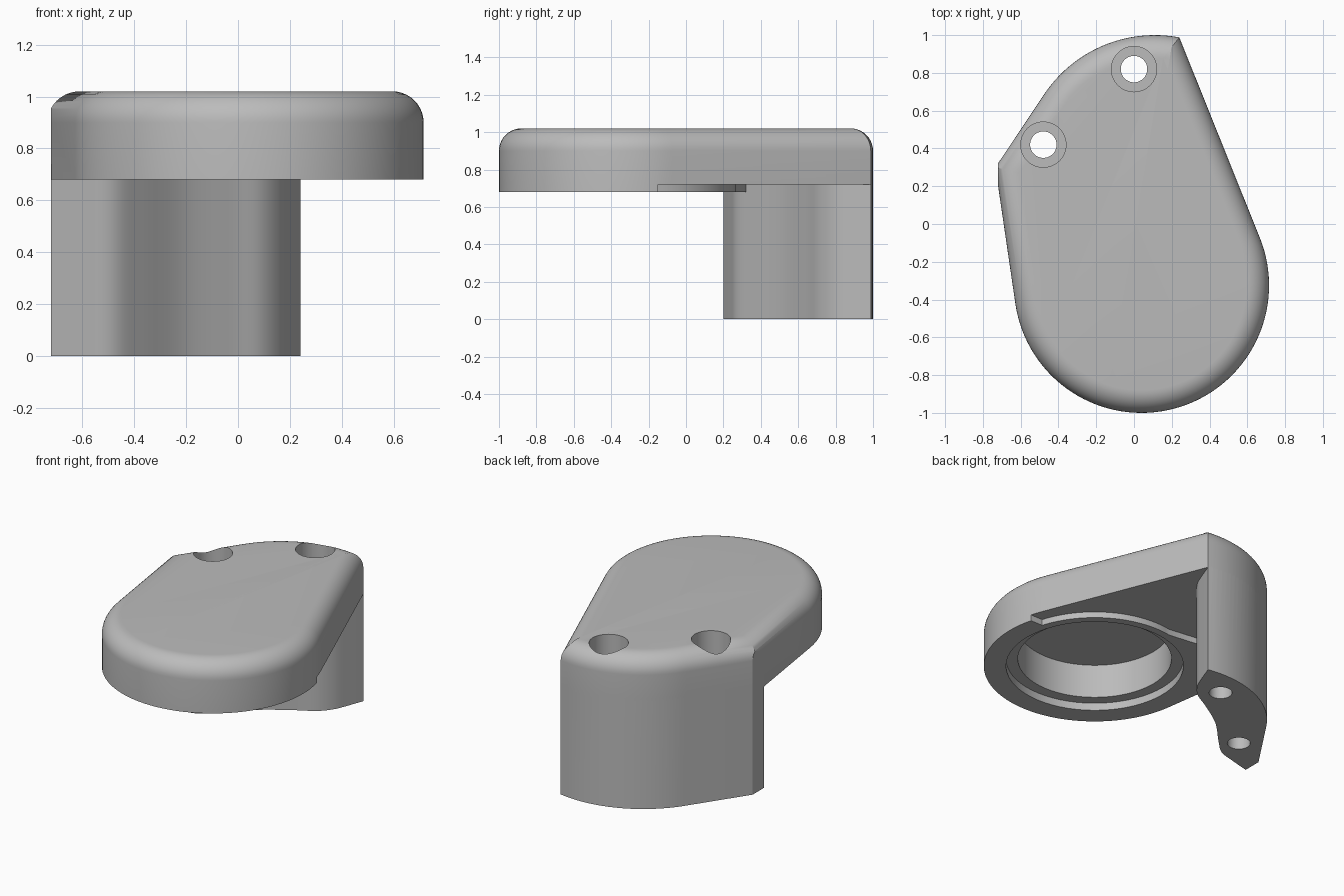
import bpy, bmesh
from math import cos, sin, pi, atan2, acos, hypot
from mathutils import Vector

if "Cube" in bpy.data.objects:
    bpy.data.objects.remove(bpy.data.objects["Cube"])

grey = bpy.data.materials.new("plain_grey")
grey.use_nodes = True
colour = (0.5, 0.5, 0.5, 1)
grey.diffuse_color = colour
grey.node_tree.nodes["Principled BSDF"].inputs["Base Color"].default_value = colour


def arc(c, r, a0, a1, n):
    return [(c[0] + r * cos(a0 + (a1 - a0) * i / n),
             c[1] + r * sin(a0 + (a1 - a0) * i / n)) for i in range(n + 1)]


def spline(pts, n=6):
    """Smooth curve through the points."""
    p = [Vector(q) for q in [pts[0]] + pts + [pts[-1]]]
    out = []
    for a, b, c, d in zip(p, p[1:], p[2:], p[3:]):
        for i in range(n):
            t = i / n
            out.append(tuple(0.5 * (2 * b + (c - a) * t + (2 * a - 5 * b + 4 * c - d) * t**2
                                    + (3 * b - a - 3 * c + d) * t**3)))
    return out + [pts[-1]]


def prism(name, outline, z0, z1, fillet=0):
    """Extruded outline with an optional rounded top edge."""
    bm = bmesh.new()
    base = bm.faces.new([bm.verts.new((x, y, z0)) for x, y in outline])
    top = bmesh.ops.extrude_face_region(bm, geom=[base], use_keep_orig=True)["geom"]
    bmesh.ops.translate(bm, vec=(0, 0, z1 - z0),
                        verts=[v for v in top if isinstance(v, bmesh.types.BMVert)])
    if fillet:
        rim = [e for e in bm.edges if all(v.co.z > z1 - 0.001 for v in e.verts)]
        bmesh.ops.bevel(bm, geom=rim, offset=fillet, segments=10, profile=0.5,
                        affect='EDGES', clamp_overlap=False)
    bmesh.ops.recalc_face_normals(bm, faces=bm.faces)
    mesh = bpy.data.meshes.new(name)
    bm.to_mesh(mesh)
    bm.free()
    mesh.materials.append(grey)
    ob = bpy.data.objects.new(name, mesh)
    bpy.context.collection.objects.link(ob)
    return ob


def combine(target, other, operation):
    mod = target.modifiers.new("combine", 'BOOLEAN')
    mod.operation, mod.object, mod.solver = operation, other, 'EXACT'
    bpy.context.view_layer.objects.active = target
    bpy.ops.object.modifier_apply(modifier=mod.name)
    bpy.data.objects.remove(other)


def drill(target, c, r, z0, z1, n=48):
    combine(target, prism("cutter", arc(c, r, 0, 2 * pi, n)[:-1], z0, z1), 'DIFFERENCE')


def tangent_angle(p, c, r, side):
    dx, dy = p[0] - c[0], p[1] - c[1]
    return atan2(dy, dx) + side * acos(r / hypot(dx, dy))


# Plate: round front, straight tapering sides, curved back
disc, disc_r = (0.04, -0.325), 0.675
back, back_r = (0.11, 0.296), 0.704
back_arc = arc(back, back_r, 1.385, pi - 0.577, 24)
left_tip = (-0.734, 0.30)
front_arc = arc(disc, disc_r, tangent_angle(left_tip, disc, disc_r, 1),
                2 * pi + tangent_angle(back_arc[0], disc, disc_r, -1), 64)
body = prism("mounting_bracket", back_arc + [left_tip] + front_arc, 0.68, 1.02, 0.12)

# Trimmed left corner
flat_x = -0.72
combine(body, prism("cutter", [(-1, -1), (flat_x, -1), (flat_x, 1), (-1, 1)], 0, 2), 'DIFFERENCE')

# Shallow relief under the back, leaving a raised pad around the socket
pad_edge = arc(disc, 0.59, 0.3, 1.75, 24) + [(-0.25, 0.28), (-0.4, 0.32), (-1, 0.32)]
combine(body, prism("cutter", [(1, -0.15)] + pad_edge + [(-1, 1.2), (1, 1.2)], 0.5, 0.72),
        'DIFFERENCE')

# Stepped round socket
drill(body, disc, 0.54, 0.5, 0.73, 64)
drill(body, disc, 0.468, 0.5, 0.955, 64)

# Leg: follows the plate's back edge, scalloped inside around the two screws
screws = [(0, 0.82), (-0.48, 0.42)]
inner = spline([(flat_x, 0.2), (-0.58, 0.235), (-0.47, 0.27), (-0.37, 0.36), (-0.21, 0.52),
                (-0.03, 0.64), (0.09, 0.71), (0.16, 0.79), (0.2, 0.88)])
leg = prism("leg", back_arc + [(flat_x, 0.321)] + inner, 0, 0.74)
combine(body, leg, 'UNION')

# Screw holes with deep head recesses
for c in screws:
    drill(body, c, 0.07, -0.5, 1.5)
    drill(body, c, 0.12, 0.78, 1.5)

bpy.ops.object.select_all(action='DESELECT')
body.select_set(True)
bpy.context.view_layer.objects.active = body
bpy.ops.object.shade_smooth_by_angle(angle=0.5)
